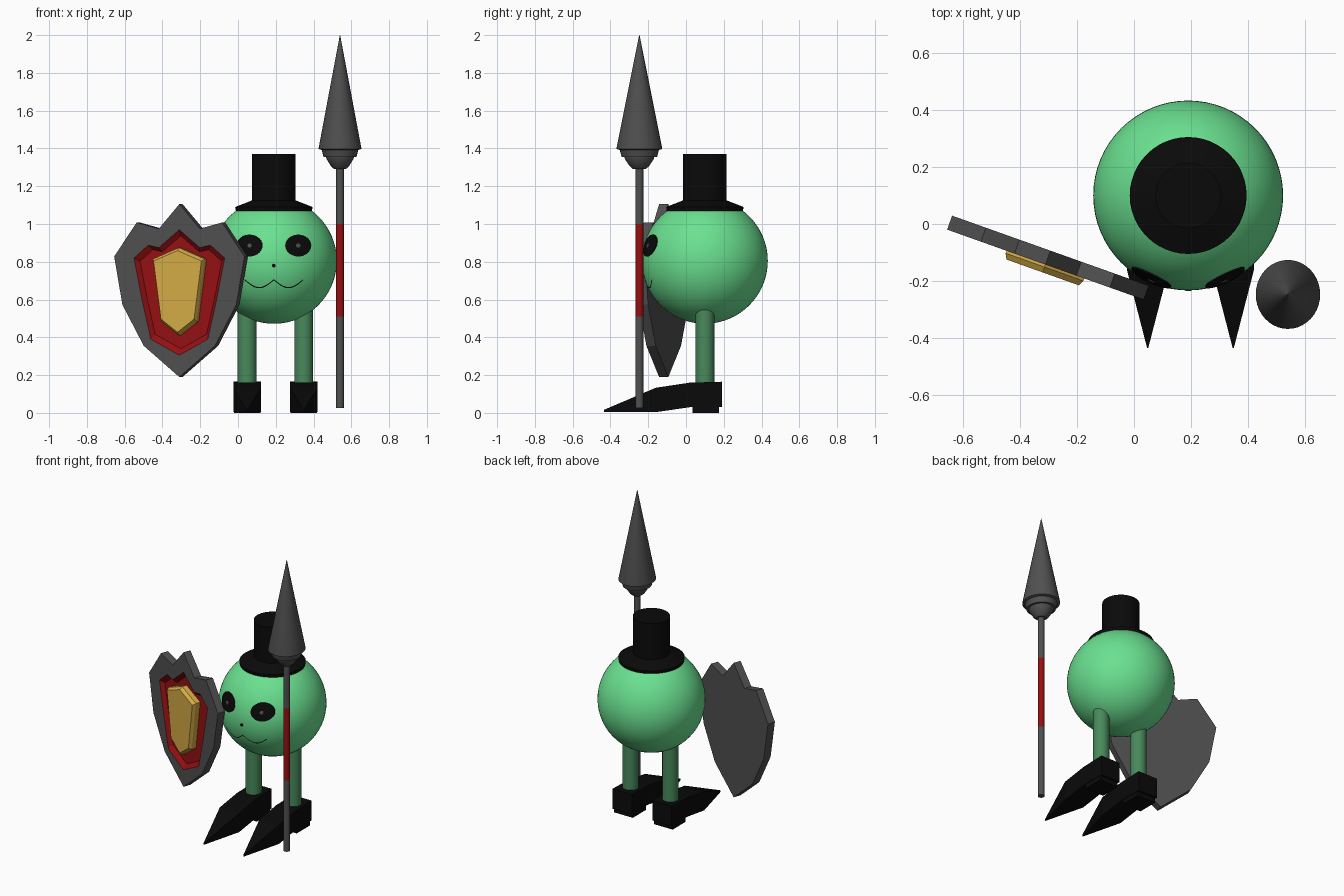
import bpy, bmesh, math
from mathutils import Vector

if "Cube" in bpy.data.objects:
    bpy.data.objects.remove(bpy.data.objects["Cube"])


def mat(name, rgb):
    m = bpy.data.materials.new(name)
    m.diffuse_color = (*rgb, 1)
    m.use_nodes = True
    m.node_tree.nodes["Principled BSDF"].inputs["Base Color"].default_value = m.diffuse_color
    return m


GREEN = mat("body green", (0.145, 0.75, 0.28))
DARK_GREEN = mat("leg green", (0.065, 0.25, 0.105))
BLACK = mat("black", (0.003, 0.003, 0.003))
GREY = mat("iron grey", (0.08, 0.08, 0.08))
RED = mat("red", (0.30, 0.005, 0.006))
GOLD = mat("gold", (0.65, 0.40, 0.06))

BODY = Vector((0.19, 0.10, 0.805))
R = 0.333


def finish(name, bm, mats, smooth=False, fix=True):
    if fix:
        bmesh.ops.recalc_face_normals(bm, faces=bm.faces)
    me = bpy.data.meshes.new(name)
    bm.to_mesh(me)
    bm.free()
    for m in mats:
        me.materials.append(m)
    ob = bpy.data.objects.new(name, me)
    bpy.context.collection.objects.link(ob)
    if smooth:
        bpy.ops.object.select_all(action='DESELECT')
        ob.select_set(True)
        bpy.context.view_layer.objects.active = ob
        bpy.ops.object.shade_smooth_by_angle(angle=math.radians(35))
    return ob


def loft(name, rings, mats, index=None, smooth=False):
    """Skin equal-length closed rings and cap both ends; index gives the material per band."""
    bm = bmesh.new()
    vs = [[bm.verts.new(p) for p in ring] for ring in rings]
    n = len(rings[0])
    for k in range(len(vs) - 1):
        for i in range(n):
            j = (i + 1) % n
            f = bm.faces.new((vs[k][i], vs[k][j], vs[k + 1][j], vs[k + 1][i]))
            f.material_index = index[k] if index else 0
    bm.faces.new(vs[0])
    bm.faces.new(vs[-1]).material_index = index[-1] if index else 0
    return finish(name, bm, mats, smooth)


def turned(name, profile, x, y, mats, index=None, n=32, sy=1.0):
    """Lathe a (radius, z) profile around a vertical axis."""
    a = [2 * math.pi * i / n for i in range(n)]
    rings = [[(x + r * math.cos(t), y + sy * r * math.sin(t), z) for t in a] for r, z in profile]
    return loft(name, rings, mats, index, True)


def on_body(x, z, lift):
    """Point on the front of the body for an offset seen from the front."""
    rr = R + lift
    return BODY + Vector((x, -math.sqrt(rr * rr - x * x - z * z), z))


# Body
bm = bmesh.new()
bmesh.ops.create_uvsphere(bm, u_segments=64, v_segments=32, radius=R)
bmesh.ops.translate(bm, verts=bm.verts, vec=BODY)
finish("body", bm, [GREEN], True)

# Hat with flared brim
turned("hat", [(0.20, 1.06), (0.205, 1.09), (0.115, 1.125), (0.115, 1.37)], BODY.x, BODY.y, [BLACK], n=48)


# Eyes, pupils and nose as thin patches hugging the body
def patch(name, cx, cz, rx, rz, lift, material, n=28):
    bm = bmesh.new()
    centre = bm.verts.new(on_body(cx, cz, lift))
    prev = None
    for k in (0.33, 0.66, 1, 1.001):
        lf = lift if k <= 1 else -0.003
        ring = [bm.verts.new(on_body(cx + k * rx * math.cos(2 * math.pi * i / n),
                                     cz + k * rz * math.sin(2 * math.pi * i / n), lf)) for i in range(n)]
        for i in range(n):
            j = (i + 1) % n
            if prev:
                bm.faces.new((prev[i], ring[i], ring[j], prev[j]))
            else:
                bm.faces.new((centre, ring[i], ring[j]))
        prev = ring
    finish(name, bm, [material], True, False)


for side, sx in (("left", 1), ("right", -1)):
    patch(side + "_eye", sx * 0.129, 0.081, 0.069, 0.058, 0.004, BLACK)
    patch(side + "_pupil", sx * 0.129, 0.081, 0.012, 0.011, 0.006, GREY, 12)
patch("nose", 0, -0.025, 0.010, 0.010, 0.003, BLACK, 12)

# Thin double-curved mouth
for side, sx in (("left", 1), ("right", -1)):
    bm = bmesh.new()
    pairs = []
    for i in range(17):
        t = i / 16
        x = sx * 0.155 * t
        z = -0.10 - 0.042 * math.sin(math.pi * t)
        pairs.append([bm.verts.new(on_body(x, z + d, 0.002)) for d in (-0.003, 0.003)])
    for p, q in zip(pairs, pairs[1:]):
        quad = (p[0], q[0], q[1], p[1])
        bm.faces.new(quad if sx > 0 else quad[::-1])
    finish(side + "_mouth", bm, [BLACK], False, False)

# Legs and pointed shoes with heels
SHOE = [(0.19, 0.073, 0.03, 0.165), (0.02, 0.073, 0.03, 0.16),
        (-0.16, 0.073, 0.004, 0.133), (-0.435, 0.002, 0.004, 0.016)]
for side, x in (("left", 0.348), ("right", 0.048)):
    turned(side + "_leg", [(0.05, 0.12), (0.05, 0.60)], x, 0.10, [DARK_GREEN], n=24)
    loft(side + "_shoe", [[(x - w, y, b), (x + w, y, b), (x + w, y, t), (x - w, y, t)]
                          for y, w, b, t in SHOE], [BLACK])
    loft(side + "_heel", [[(x - 0.07, y, 0), (x + 0.07, y, 0), (x + 0.07, y, 0.04), (x - 0.07, y, 0.04)]
                          for y in (0.175, 0.035)], [BLACK])

# Spear: banded shaft and turned head
SX, SY = 0.54, -0.247
turned("spear_shaft", [(0.021, 0.025), (0.021, 0.51), (0.021, 1.0), (0.021, 1.32)],
       SX, SY, [GREY, RED], [0, 1, 0], 20)
turned("spear_head", [(0.03, 1.29), (0.047, 1.305), (0.072, 1.345), (0.074, 1.355), (0.088, 1.356),
                      (0.097, 1.392), (0.113, 1.397), (0.113, 1.402), (0.001, 2.0)],
       SX, SY, [GREY], n=40, sy=1.07)


# Shield: rim, recessed red field and raised gold boss
def mirrored(half, y, shrink=1.0, cz=0.65):
    pts = half + [(-u, z) for u, z in half[-2:0:-1]]
    return [(u * shrink, y, cz + (z - cz) * shrink) for u, z in pts]


OUTER = [(0, 1.105), (0.115, 0.975), (0.24, 1.008), (0.366, 0.828), (0.32, 0.573), (0.20, 0.355), (0, 0.19)]
FIELD = [(0, 0.97), (0.115, 0.875), (0.175, 0.888), (0.255, 0.82), (0.21, 0.60), (0.16, 0.39), (0, 0.305)]
BOSS = [(0, 0.875), (0.145, 0.815), (0.10, 0.485), (0, 0.41)]
shield = loft("shield", [mirrored(OUTER, 0.026), mirrored(OUTER, -0.026), mirrored(FIELD, -0.026),
                         mirrored(FIELD, -0.002, 0.9)], [GREY, RED], [0, 0, 1])
boss = loft("shield_boss", [mirrored(BOSS, 0.0), mirrored(BOSS, -0.035),
                            mirrored(BOSS, -0.055, 0.93)], [GOLD])
for ob in (shield, boss):
    ob.location = (-0.302, -0.118, 0)
    ob.rotation_euler.z = math.radians(-19.6)
